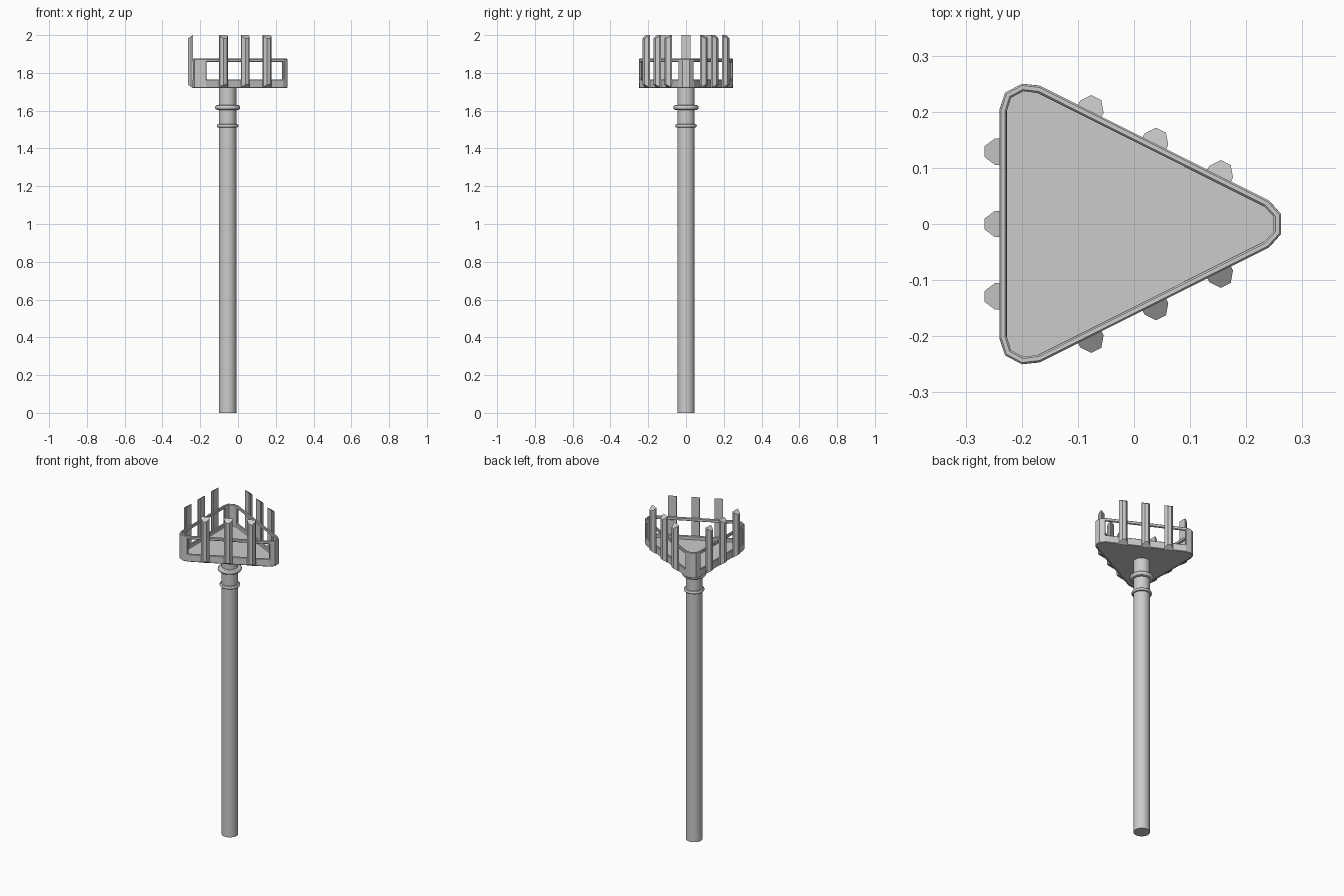
import bpy, bmesh
from math import pi, cos, sin
from mathutils import Vector

if "Cube" in bpy.data.objects:
    bpy.data.objects.remove(bpy.data.objects["Cube"])


def make(name, verts, faces):
    me = bpy.data.meshes.new(name)
    me.from_pydata(verts, [], faces)
    bm = bmesh.new()
    bm.from_mesh(me)
    bmesh.ops.recalc_face_normals(bm, faces=bm.faces)
    bm.to_mesh(me)
    bm.free()
    ob = bpy.data.objects.new(name, me)
    bpy.context.collection.objects.link(ob)
    return ob


def loft(name, rings):
    """Closed solid through equal-length rings of points."""
    n = len(rings[0])
    faces = [(k*n + i, k*n + (i+1) % n, (k+1)*n + (i+1) % n, (k+1)*n + i)
             for k in range(len(rings)-1) for i in range(n)]
    faces += [tuple(range(n)), tuple((len(rings)-1)*n + i for i in range(n))]
    return make(name, [p for r in rings for p in r], faces)


def smooth(ob):
    bpy.ops.object.select_all(action='DESELECT')
    ob.select_set(True)
    bpy.context.view_layer.objects.active = ob
    bpy.ops.object.shade_smooth_by_angle()


def lathe(name, profile, x=-0.055, n=32):
    rings = [[(x + r*cos(2*pi*i/n), r*sin(2*pi*i/n), z) for i in range(n)] for r, z in profile]
    ob = loft(name, rings)
    smooth(ob)
    return ob


def collar(name, z, r, h):
    arc = [(r - h + h*cos(a), z + h*sin(a)) for a in [-pi/2 + k*pi/6 for k in range(7)]]
    lathe(name, [(0.04, z - h)] + arc + [(0.04, z + h)])


# Pole and collars
lathe("pole", [(0.046, 0), (0.046, 1.73)])
collar("lower_collar", 1.52, 0.057, 0.009)
collar("upper_collar", 1.617, 0.067, 0.013)

# Rounded triangle outline, clockwise from the rear corner
half = [(-0.24, 0.202), (-0.23, 0.234), (-0.2, 0.25), (-0.167, 0.246), (0.24, 0.042), (0.262, 0.018)]
outline = half + [(x, -y) for x, y in reversed(half)]
n = len(outline)
long_edges = [i for i in range(n)
              if (Vector(outline[i]) - Vector(outline[(i+1) % n])).length > 0.3]

# Basket wall with a window along each long side
levels = [1.72, 1.766, 1.857, 1.875]
faces = [(k*n + i, k*n + (i+1) % n, (k+1)*n + (i+1) % n, (k+1)*n + i)
         for k in range(3) for i in range(n) if not (k == 1 and i in long_edges)]
wall = make("basket_wall", [(x, y, z) for z in levels for x, y in outline], faces)
# make sure the normals point outwards before thickening
p = wall.data.polygons[0]
if p.normal.dot(p.center - Vector((0, 0, p.center.z))) < 0:
    wall.data.flip_normals()
sol = wall.modifiers.new("thickness", 'SOLIDIFY')
sol.thickness = 0.013
sol.offset = -1
sol.use_even_offset = True
bev = wall.modifiers.new("soft_edges", 'BEVEL')
bev.width = 0.003
bev.segments = 1
bev.limit_method = 'ANGLE'
bev.angle_limit = 1.0

# Basket floor
loft("basket_floor", [[(x*0.98, y*0.98, z) for x, y in outline] for z in (1.721, 1.745)])

# Upright slats, three on each side, chamfered at both ends
section = [(-0.0235, -0.001), (-0.0235, 0.008), (-0.01, 0.026),
           (0.01, 0.026), (0.0235, 0.008), (0.0235, -0.001)]
for s, i in enumerate(long_edges):
    a, b = Vector(outline[i]), Vector(outline[(i+1) % n])
    d = (b - a).normalized()
    out = Vector((-d.y, d.x))
    mid = (a + b) / 2
    if out.dot(mid) < 0:
        out = -out
    for k in (-1, 0, 1):
        c = mid + d*0.129*k
        rings = []
        for z, sign in ((1.72, 1), (2.0, -1)):
            ring = []
            for u, v in section:
                q = c + d*u + out*v
                ring.append((q.x, q.y, z + sign*max(v, 0)*0.7))
            rings.append(ring)
        loft(f"slat_{s+1}_{k+2}", rings)
